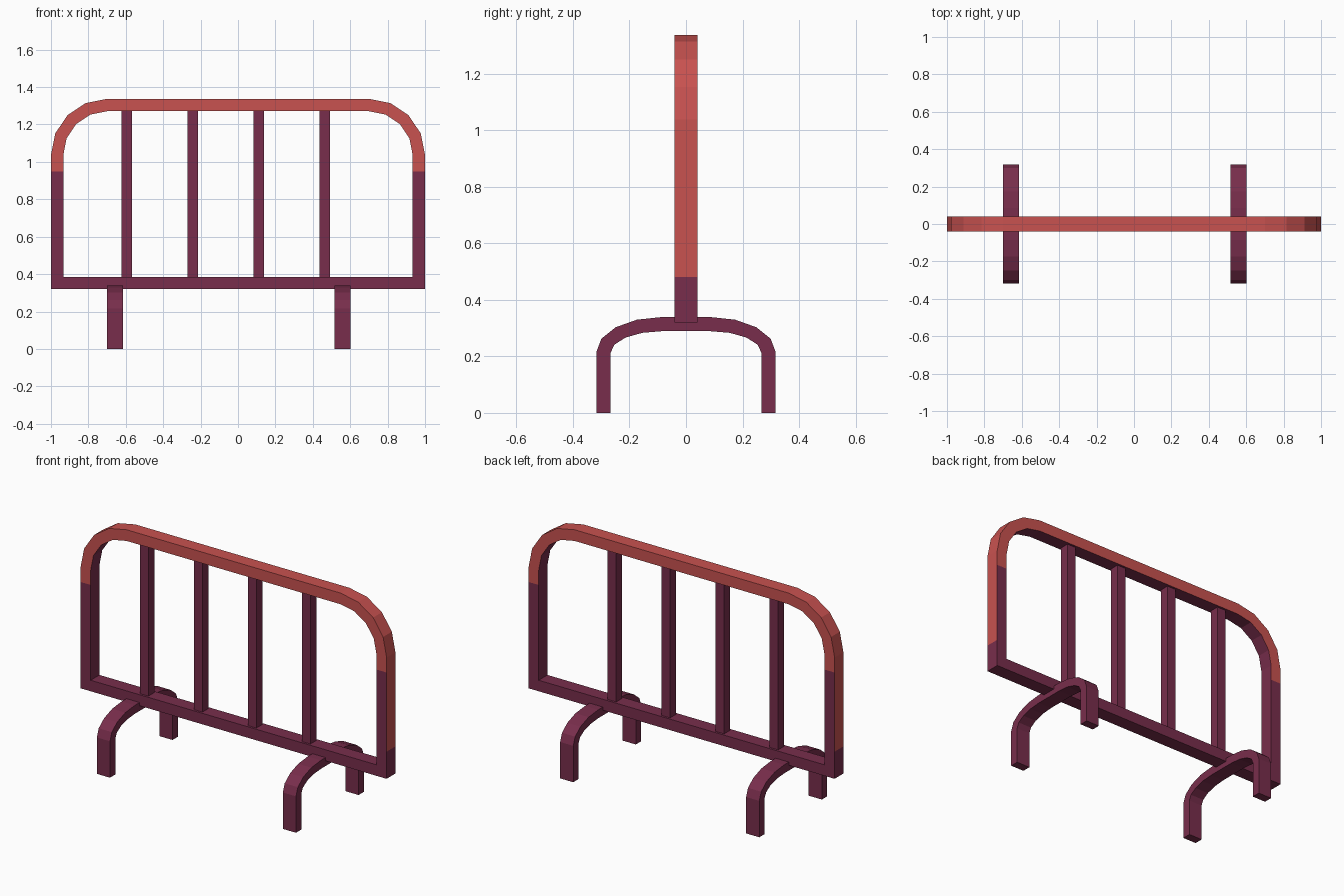
import bpy, bmesh, math

if "Cube" in bpy.data.objects:
    bpy.data.objects.remove(bpy.data.objects["Cube"])


def material(name, rgb):
    m = bpy.data.materials.new(name)
    m.diffuse_color = (*rgb, 1)
    m.use_nodes = True
    m.node_tree.nodes["Principled BSDF"].inputs["Base Color"].default_value = m.diffuse_color
    return m


PURPLE = material("dark_plum", (0.188, 0.027, 0.072))
RED = material("coral_red", (0.578, 0.084, 0.080))


def finish(bm, name, mats):
    bmesh.ops.recalc_face_normals(bm, faces=bm.faces[:])
    me = bpy.data.meshes.new(name)
    bm.to_mesh(me)
    bm.free()
    for m in mats:
        me.materials.append(m)
    ob = bpy.data.objects.new(name, me)
    bpy.context.collection.objects.link(ob)
    return ob


def arc(cx, cz, rx, rz, n=4):
    """Quarter arc from the +x side up to the top."""
    return [(cx + rx * math.cos(math.pi / 2 * i / n),
             cz + rz * math.sin(math.pi / 2 * i / n)) for i in range(n + 1)]


def mirrored(half):
    return half + [(-x, z) for x, z in reversed(half)]


def ribbon(outer, inner, depth, closed, place, rule=None):
    """Square tube between two matching outlines, depth either side."""
    bm = bmesh.new()
    rows = [[bm.verts.new(place(a, d, z)) for a, z in line]
            for line, d in ((outer, -depth), (outer, depth), (inner, depth), (inner, -depth))]
    n = len(outer)
    sides = ("outer", "back", "inner", "front")
    for i in range(n if closed else n - 1):
        j = (i + 1) % n
        for k in range(4):
            a, b = rows[k], rows[(k + 1) % 4]
            f = bm.faces.new((a[i], a[j], b[j], b[i]))
            if rule:
                f.material_index = rule(sides[k], f.calc_center_median().z)
    if not closed:
        bm.faces.new([r[0] for r in rows])
        bm.faces.new([r[-1] for r in rows])
    return bm


# Rounded frame: painted red on the upper front/back and most of the outside
SPLIT, SIDE_SPLIT = 0.948, 0.48


def frame_paint(side, z):
    limit = {"outer": SIDE_SPLIT, "inner": 9}.get(side, SPLIT)
    return 1 if z > limit else 0


outer = mirrored([(1, 0.32), (1, SIDE_SPLIT), (1, SPLIT)] + arc(0.7, 1.037, 0.3, 0.3))
inner = mirrored([(0.934, 0.385), (0.934, SIDE_SPLIT), (0.934, SPLIT)]
                 + arc(0.7, 1.037, 0.234, 0.234))
finish(ribbon(outer, inner, 0.041, True, lambda a, d, z: (a, d, z), frame_paint),
       "frame", [PURPLE, RED])

# Upright bars
for i in range(4):
    bm = bmesh.new()
    bmesh.ops.create_cube(bm, size=1)
    for v in bm.verts:
        v.co = (v.co.x * 0.056 - 0.594 + 0.353 * i, v.co.y * 0.056, v.co.z * 0.894 + 0.829)
    finish(bm, f"upright_bar_{i + 1}", [PURPLE])

# Arched feet
foot_out = mirrored([(0.317, 0)] + arc(0.085, 0.215, 0.232, 0.124))
foot_in = mirrored([(0.267, 0)] + arc(0.085, 0.212, 0.182, 0.077))
for name, cx in (("left_foot", -0.658), ("right_foot", 0.558)):
    finish(ribbon(foot_out, foot_in, 0.043, False, lambda a, d, z: (cx + d, a, z)),
           name, [PURPLE])
